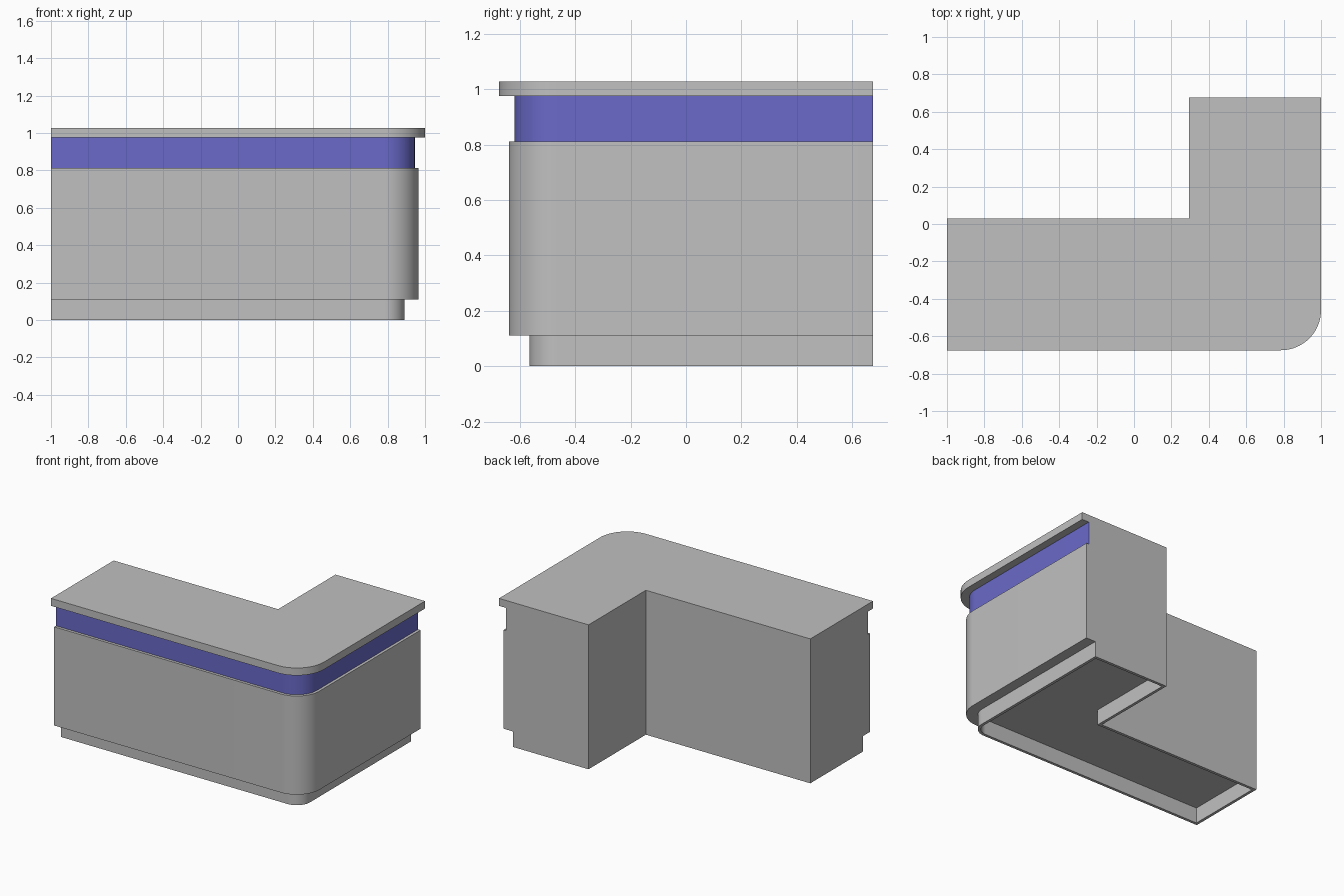
import bpy
import bmesh
import math

cube = bpy.data.objects.get("Cube")
if cube:
    bpy.data.objects.remove(cube, do_unlink=True)


def make_material(name, rgb):
    mat = bpy.data.materials.new(name)
    mat.use_nodes = True
    mat.diffuse_color = (*rgb, 1)
    mat.node_tree.nodes["Principled BSDF"].inputs["Base Color"].default_value = (*rgb, 1)
    return mat


grey = make_material("light grey", (0.53, 0.53, 0.53))
blue = make_material("violet blue", (0.143, 0.143, 0.59))

# Shared plan dimensions of the L-shaped counter
LEFT, RIGHT, FRONT, BACK = -1.0, 1.0, -0.675, 0.675
INNER_X, INNER_Y = 0.295, 0.03
RADIUS = 0.215
ARC_STEPS = 20


def outline(setback, wall=0.0):
    """L plan with a rounded outer corner; wall also insets the rear and end sides."""
    d = setback + wall
    cx, cy, r = RIGHT - RADIUS, FRONT + RADIUS, RADIUS - d
    points = [(LEFT + wall, FRONT + d)]
    for i in range(ARC_STEPS + 1):
        a = math.radians(-90 + 90 * i / ARC_STEPS)
        points.append((cx + r * math.cos(a), cy + r * math.sin(a)))
    points += [(RIGHT - d, BACK - wall), (INNER_X + wall, BACK - wall),
               (INNER_X + wall, INNER_Y - wall), (LEFT + wall, INNER_Y - wall)]
    return points


def loop(bm, points, z):
    return [bm.verts.new((x, y, z)) for x, y in points]


def bridge(bm, a, b):
    for i in range(len(a)):
        j = (i + 1) % len(a)
        bm.faces.new((a[i], a[j], b[j], b[i]))


def finish(bm, name, materials):
    bmesh.ops.recalc_face_normals(bm, faces=bm.faces)
    mesh = bpy.data.meshes.new(name)
    bm.to_mesh(mesh)
    bm.free()
    obj = bpy.data.objects.new(name, mesh)
    bpy.context.collection.objects.link(obj)
    for mat in materials:
        mesh.materials.append(mat)
    bpy.ops.object.select_all(action="DESELECT")
    obj.select_set(True)
    bpy.context.view_layer.objects.active = obj
    bpy.ops.object.shade_smooth_by_angle(angle=math.radians(30))
    return obj


def slab(name, setback, z0, z1, materials=(grey,)):
    bm = bmesh.new()
    low, high = (loop(bm, outline(setback), z) for z in (z0, z1))
    bridge(bm, low, high)
    bm.faces.new(low)
    bm.faces.new(high)
    return finish(bm, name, materials)


# Hollow plinth, open underneath
bm = bmesh.new()
outer, inner = outline(0.11), outline(0.11, wall=0.02)
rings = [loop(bm, outer, 0), loop(bm, outer, 0.11),
         loop(bm, inner, 0.11), loop(bm, inner, 0)]
for k in range(4):
    bridge(bm, rings[k], rings[(k + 1) % 4])
finish(bm, "plinth", [grey])

# Main body and countertop
slab("counter_body", 0.035, 0.11, 0.812)
slab("countertop", 0.0, 0.975, 1.028)

# Recessed band: coloured only on the customer-facing sides
band = slab("recessed_band", 0.055, 0.812, 0.975, (grey, blue))
for face in band.data.polygons:
    if face.normal.x > 0.01 or face.normal.y < -0.01:
        face.material_index = 1
